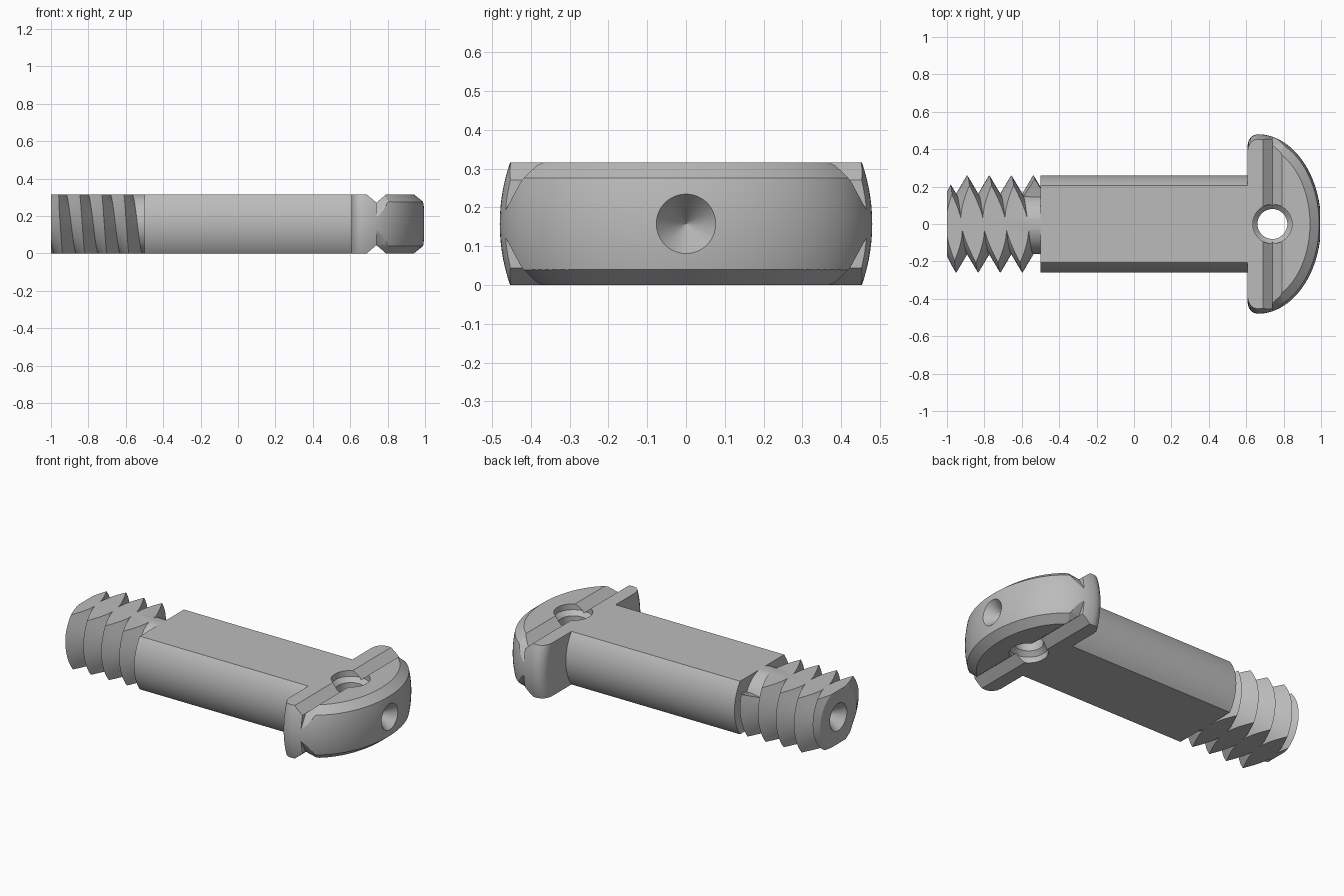
import bpy, bmesh, math
from mathutils import Vector

if "Cube" in bpy.data.objects:
    bpy.data.objects.remove(bpy.data.objects["Cube"], do_unlink=True)

HEIGHT = 0.315          # thickness of the flattened bolt
AXIS = HEIGHT / 2       # height of the long axis
SHANK_R = 0.26
ROOT_R = 0.16
PITCH = 0.118
TIP, NECK, SEAT = -1.0, -0.5, 0.607

steel = bpy.data.materials.new("steel_grey")
steel.use_nodes = True
steel.diffuse_color = (0.5, 0.5, 0.5, 1)
steel.node_tree.nodes["Principled BSDF"].inputs["Base Color"].default_value = (0.5, 0.5, 0.5, 1)


def make(name, bm):
    bmesh.ops.remove_doubles(bm, verts=bm.verts, dist=1e-5)
    bmesh.ops.recalc_face_normals(bm, faces=bm.faces)
    mesh = bpy.data.meshes.new(name)
    bm.to_mesh(mesh)
    bm.free()
    mesh.materials.append(steel)
    obj = bpy.data.objects.new(name, mesh)
    bpy.context.collection.objects.link(obj)
    return obj


def loft(name, rings):
    """Solid through closed rings of equal point count, capped at both ends."""
    bm = bmesh.new()
    rows = [[bm.verts.new(p) for p in ring] for ring in rings]
    n = len(rows[0])
    for a, b in zip(rows, rows[1:]):
        for i in range(n):
            j = (i + 1) % n
            bm.faces.new((a[i], a[j], b[j], b[i]))
    bm.faces.new(rows[0][::-1])
    bm.faces.new(rows[-1])
    return make(name, bm)


def around_x(x, r, t):
    return (x, r * math.cos(t), AXIS + r * math.sin(t))


def revolve_x(name, profile, n=96):
    return loft(name, [[around_x(x, r, math.tau * i / n) for i in range(n)] for x, r in profile])


def revolve_z(name, profile, cx, n=64):
    return loft(name, [[(cx + r * math.cos(math.tau * i / n), r * math.sin(math.tau * i / n), z)
                        for i in range(n)] for z, r in profile])


def slab():
    return loft("slab_cutter", [[(x, y, z) for x, y in ((-2, -1), (2, -1), (2, 1), (-2, 1))]
                                for z in (0, HEIGHT)])


def cut(obj, cutter, operation="DIFFERENCE"):
    mod = obj.modifiers.new("cut", "BOOLEAN")
    mod.operation, mod.solver, mod.object = operation, "EXACT", cutter
    bpy.context.view_layer.objects.active = obj
    bpy.ops.object.modifier_apply(modifier=mod.name)
    bpy.data.objects.remove(cutter, do_unlink=True)


# Shank
shank = revolve_x("shank", [(NECK, SHANK_R), (SEAT + 0.03, SHANK_R)])
cut(shank, slab(), "INTERSECT")


# Thread: each angular column has points exactly on its crests and roots
def crest_start(t):
    return TIP - 0.01 + PITCH * t / math.tau


def thread_radius(x, t):
    crest = crest_start(t) + PITCH * round((x - crest_start(t)) / PITCH)
    if crest > -0.53:
        return ROOT_R
    return SHANK_R - (SHANK_R - ROOT_R) * abs(x - crest) / (PITCH / 2)


COLS, ROWS = 96, 18
bm = bmesh.new()
columns = []
for c in range(COLS):
    t = math.tau * c / COLS
    column = []
    for k in range(ROWS):
        x = min(max(crest_start(t) + PITCH * (k - 4) / 2, TIP), NECK)
        column.append(bm.verts.new(around_x(x, thread_radius(x, t), t)))
    columns.append(column)
for c in range(COLS):
    shift = 2 if c == COLS - 1 else 0      # one full turn advances one pitch
    a, b = columns[c], columns[(c + 1) % COLS]
    for k in range(ROWS - 1):
        lo, hi = min(k + shift, ROWS - 1), min(k + 1 + shift, ROWS - 1)
        corners = [a[k], a[k + 1], b[hi], b[lo]]
        if lo == hi:
            corners.pop()
        bm.faces.new(corners)
bmesh.ops.remove_doubles(bm, verts=bm.verts, dist=1e-6)
bmesh.ops.dissolve_degenerate(bm, edges=bm.edges, dist=1e-6)
bmesh.ops.holes_fill(bm, edges=[e for e in bm.edges if e.is_boundary], sides=0)
bmesh.ops.triangulate(bm, faces=[f for f in bm.faces if len(f.verts) == 4])
thread = make("thread", bm)
cut(thread, revolve_x("tip_cutter", [(-1.08, 0.01), (-0.95, 0.27), (-0.4, 0.27)]), "INTERSECT")
cut(thread, slab(), "INTERSECT")
cut(thread, revolve_x("tip_centre_cutter", [(-1.02, 0.096), (-0.9, 0.0005)], 48))

# Head: filleted seat and elliptical dome
DOME_X, DOME_L, DOME_R, GROOVE_X = 0.66, 0.34, 0.48, 0.74
dome = [(DOME_X + DOME_L * math.sin(a), DOME_R * math.cos(a))
        for a in (math.pi / 2 * i / 28 for i in range(28))]
head = revolve_x("head", [(SEAT, 0.42), (0.612, 0.444), (0.624, 0.463), (0.64, 0.475)]
                 + dome + [(1.0, 0.004)], 128)
cut(head, slab(), "INTERSECT")


# Chamfer round the dome, ending at the groove
def chamfer_ring(z, offset):
    depth = AXIS - 0.045
    side = []
    for i in range(25):
        a = math.pi / 2 * i / 24
        # elliptical slice of the dome just below the chamfer
        f = math.sqrt(1 - (depth / DOME_R) ** 2)
        x, y = DOME_L * f * math.sin(a), DOME_R * f * math.cos(a)
        nrm = Vector((x / DOME_L ** 2, y / DOME_R ** 2)).normalized()
        side.append((max(DOME_X + x + nrm.x * offset, GROOVE_X), y + nrm.y * offset))
    side = [p for p in side if p[0] > GROOVE_X]
    side = side[-18:]
    half = [(0.5, 0.7), (GROOVE_X, 0.7), (GROOVE_X, side[0][1])] + side
    return [(x, y, z) for x, y in half] + [(x, -y, z) for x, y in half[-2::-1]]


IN, OUT = -0.05, 0.08
cut(head, loft("chamfer_cutter", [chamfer_ring(-0.01, IN - 0.012), chamfer_ring(0.045, 0.006),
                                  chamfer_ring(AXIS, OUT), chamfer_ring(HEIGHT - 0.045, 0.006),
                                  chamfer_ring(HEIGHT + 0.01, IN - 0.012)]), "INTERSECT")

# V grooves across both flat sides
for face, out in ((0, -1), (HEIGHT, 1)):
    vee = [(GROOVE_X - 0.065, face + out * 0.012), (GROOVE_X + 0.065, face + out * 0.012),
           (GROOVE_X, face - out * 0.044)]
    cut(head, loft("groove_cutter", [[(x, y, z) for x, z in vee] for y in (-0.7, 0.7)]))

# Cross hole, countersunk at both ends
rim = [(-0.05, 0.105), (0.035, 0.105), (0.06, 0.08)]
cut(head, revolve_z("hole_cutter", rim + [(HEIGHT - z, r) for z, r in reversed(rim)], GROOVE_X))

# Centre dimple in the dome
cut(head, revolve_x("head_centre_cutter", [(1.02, 0.096), (0.9, 0.0005)], 48))

# Crisp edges, smooth curves
bpy.ops.object.select_all(action="DESELECT")
for obj in (shank, thread, head):
    obj.select_set(True)
bpy.context.view_layer.objects.active = head
bpy.ops.object.shade_smooth_by_angle(angle=math.radians(25))
